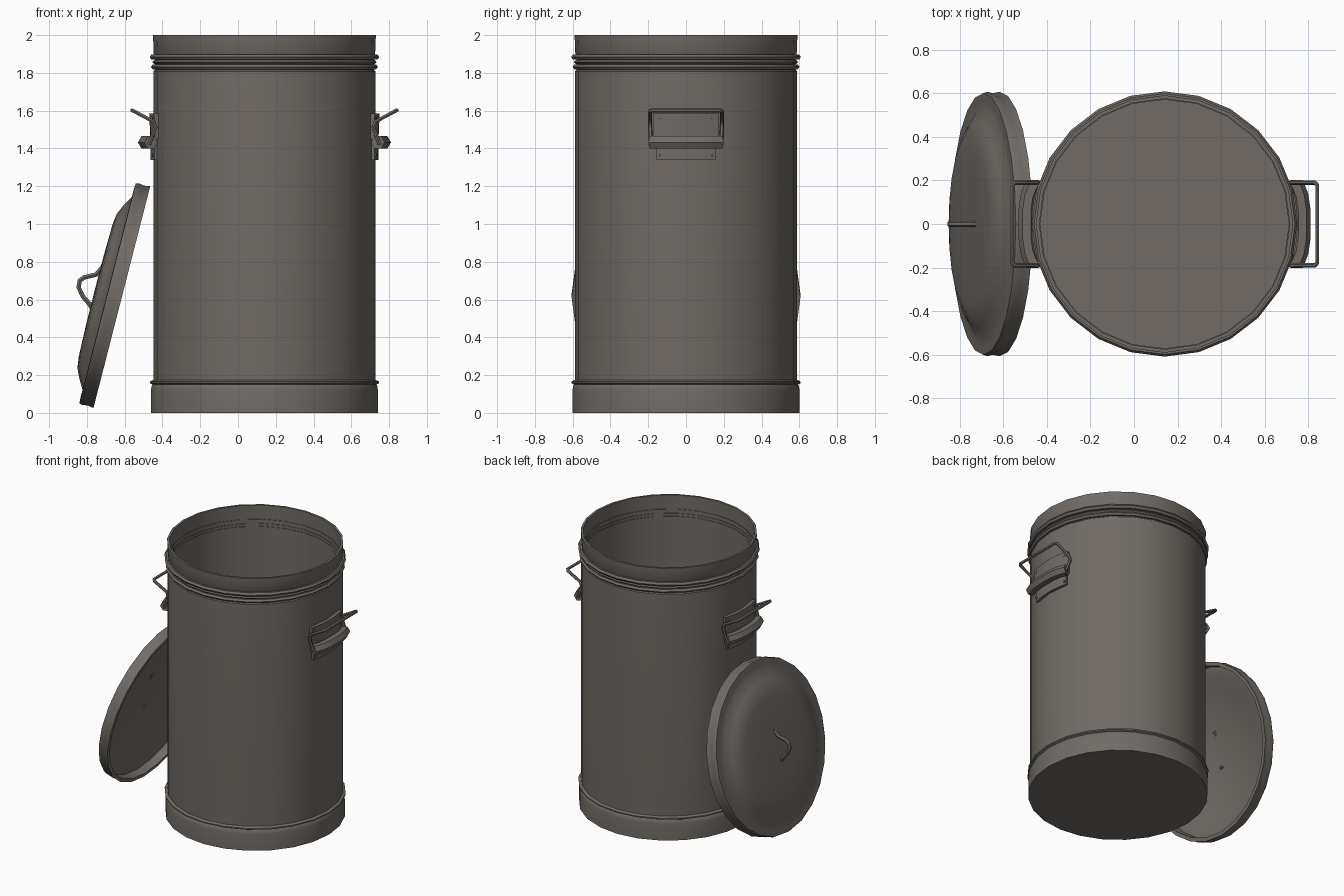
import bpy, bmesh, math
from mathutils import Matrix, Vector

if "Cube" in bpy.data.objects:
    bpy.data.objects.remove(bpy.data.objects["Cube"])

CX = 0.14          # axis of the can
metal = bpy.data.materials.new("dull grey metal")
metal.diffuse_color = (0.165, 0.148, 0.132, 1)
metal.use_nodes = True
metal.node_tree.nodes["Principled BSDF"].inputs["Base Color"].default_value = metal.diffuse_color


def finish(ob, angle=40):
    ob.data.materials.clear()
    ob.data.materials.append(metal)
    bpy.ops.object.select_all(action='DESELECT')
    ob.select_set(True)
    bpy.context.view_layer.objects.active = ob
    bpy.ops.object.shade_smooth_by_angle(angle=math.radians(angle))
    return ob


def from_bmesh(name, bm, matrix):
    bmesh.ops.remove_doubles(bm, verts=bm.verts, dist=1e-5)
    bmesh.ops.recalc_face_normals(bm, faces=bm.faces)
    me = bpy.data.meshes.new(name)
    bm.to_mesh(me)
    bm.free()
    me.transform(matrix)
    ob = bpy.data.objects.new(name, me)
    bpy.context.collection.objects.link(ob)
    return finish(ob)


def lathe(name, profile, matrix, sides=24, closed=False, arc=None):
    """Spin (radius, height) points about z; arc = half angle of a partial spin."""
    bm = bmesh.new()
    pts = profile + profile[:1] if closed else profile
    vs = [bm.verts.new((r, 0, h)) for r, h in pts]
    es = [bm.edges.new(p) for p in zip(vs, vs[1:])]
    if arc:
        bmesh.ops.rotate(bm, verts=vs, matrix=Matrix.Rotation(-arc, 3, 'Z'))
    bmesh.ops.spin(bm, geom=vs + es, cent=(0, 0, 0), axis=(0, 0, 1),
                   angle=2 * arc if arc else 2 * math.pi, steps=sides)
    bmesh.ops.remove_doubles(bm, verts=bm.verts, dist=1e-5)
    if arc:
        bmesh.ops.holes_fill(bm, edges=[e for e in bm.edges if e.is_boundary], sides=0)
    return from_bmesh(name, bm, matrix)


def tube(name, points, radius, matrix=Matrix(), cyclic=False, res=1):
    cu = bpy.data.curves.new(name, 'CURVE')
    cu.dimensions = '3D'
    cu.bevel_depth = radius
    cu.bevel_resolution = res
    cu.use_fill_caps = True
    sp = cu.splines.new('POLY')
    sp.points.add(len(points) - 1)
    for p, co in zip(sp.points, points):
        p.co = (*(matrix @ Vector(co)), 1)
    sp.use_cyclic_u = cyclic
    ob = bpy.data.objects.new(name, cu)
    bpy.context.collection.objects.link(ob)
    bpy.ops.object.select_all(action='DESELECT')
    ob.select_set(True)
    bpy.context.view_layer.objects.active = ob
    bpy.ops.object.convert(target='MESH')
    return finish(bpy.context.object, 50)


can = Matrix.Translation((CX, 0, 0))

# Open can with a floor, thin wall and straight rim
lathe("can_body", [(0, 0.0), (0.575, 0.0), (0.588, 0.17), (0.588, 1.808), (0.58, 1.815),
                   (0.58, 1.89), (0.586, 1.9), (0.59, 2.0), (0.574, 2.0),
                   (0.574, 0.05), (0, 0.05)], can)
# Foot band and its bead
lathe("foot_band", [(0.57, 0), (0.601, 0), (0.601, 0.12), (0.597, 0.143), (0.592, 0.15),
                    (0.606, 0.157), (0.606, 0.166), (0.585, 0.176)], can)
# Two rolled beads under the rim
for name, z, r, t in (("lower_bead", 1.832, 0.601, 0.013), ("middle_bead", 1.857, 0.594, 0.01),
                      ("upper_bead", 1.884, 0.608, 0.014)):
    lathe(name, [(0.57, z - t), (r - 0.01, z - t), (r, z), (r - 0.01, z + t), (0.57, z + t)],
          can, closed=True)

# Carrying handles, one on each side
for side, turn in (("right", 0), ("left", math.pi)):
    m = can @ Matrix.Rotation(turn, 4, 'Z')
    # curved mounting plates
    lathe(side + "_handle_lower_plate", [(0.58, 1.34), (0.604, 1.34), (0.604, 1.47), (0.58, 1.47)],
          m, 6, True, 0.263)
    lathe(side + "_handle_upper_plate", [(0.58, 1.45), (0.604, 1.45), (0.61, 1.585), (0.58, 1.585)],
          m, 6, True, 0.29)
    # bulging grip roll
    tube(side + "_handle_roll", [(0.60, -0.185, 1.432), (0.622, -0.13, 1.432), (0.632, -0.06, 1.432),
                                 (0.632, 0.06, 1.432), (0.622, 0.13, 1.432), (0.60, 0.185, 1.432)],
         0.038, m)
    # bent wire bail
    half = [(0.61, 0.188, 1.42), (0.577, 0.19, 1.51), (0.588, 0.19, 1.542),
            (0.69, 0.19, 1.597), (0.70, 0.178, 1.602)]
    tube(side + "_handle_bail", half + [(x, -y, z) for x, y, z in reversed(half)], 0.011, m)
    # rivets
    for i, (y, z) in enumerate(((0.143, 1.56), (-0.143, 1.56), (0.143, 1.365), (-0.143, 1.365))):
        x = math.sqrt(0.604 ** 2 - y * y)
        d = Vector((x, y, 0)).normalized()
        p = Vector((x, y, z))
        tube(f"{side}_rivet_{i + 1}", [p - d * 0.005, p + d * 0.007], 0.008, m)

# Lid leaning against the left side, dome facing outwards
u, n = Vector((0.248, 0, 0.969)), Vector((-0.969, 0, 0.248))
lid = Matrix(((u.x, 0, n.x, -0.615), (0, 1, 0, 0), (u.z, 0, n.z, 0.613), (0, 0, 0, 1)))
lathe("lid", [(0, 0.148), (0.2, 0.147), (0.36, 0.143), (0.42, 0.135), (0.47, 0.113), (0.53, 0.078),
              (0.565, 0.08), (0.6, 0.078), (0.606, 0.06), (0.6, 0.035), (0.606, 0.0), (0.58, 0.0),
              (0.578, 0.06), (0.53, 0.062), (0.42, 0.12), (0, 0.133)], lid)
# Lid handle, a bent rod
tube("lid_handle", [(-0.70, 0, 0.80), (-0.722, 0, 0.765), (-0.752, 0, 0.732), (-0.815, 0, 0.717),
                    (-0.838, 0, 0.70), (-0.844, 0, 0.665), (-0.82, 0, 0.615),
                    (-0.785, 0, 0.575), (-0.765, 0, 0.54)], 0.014)
